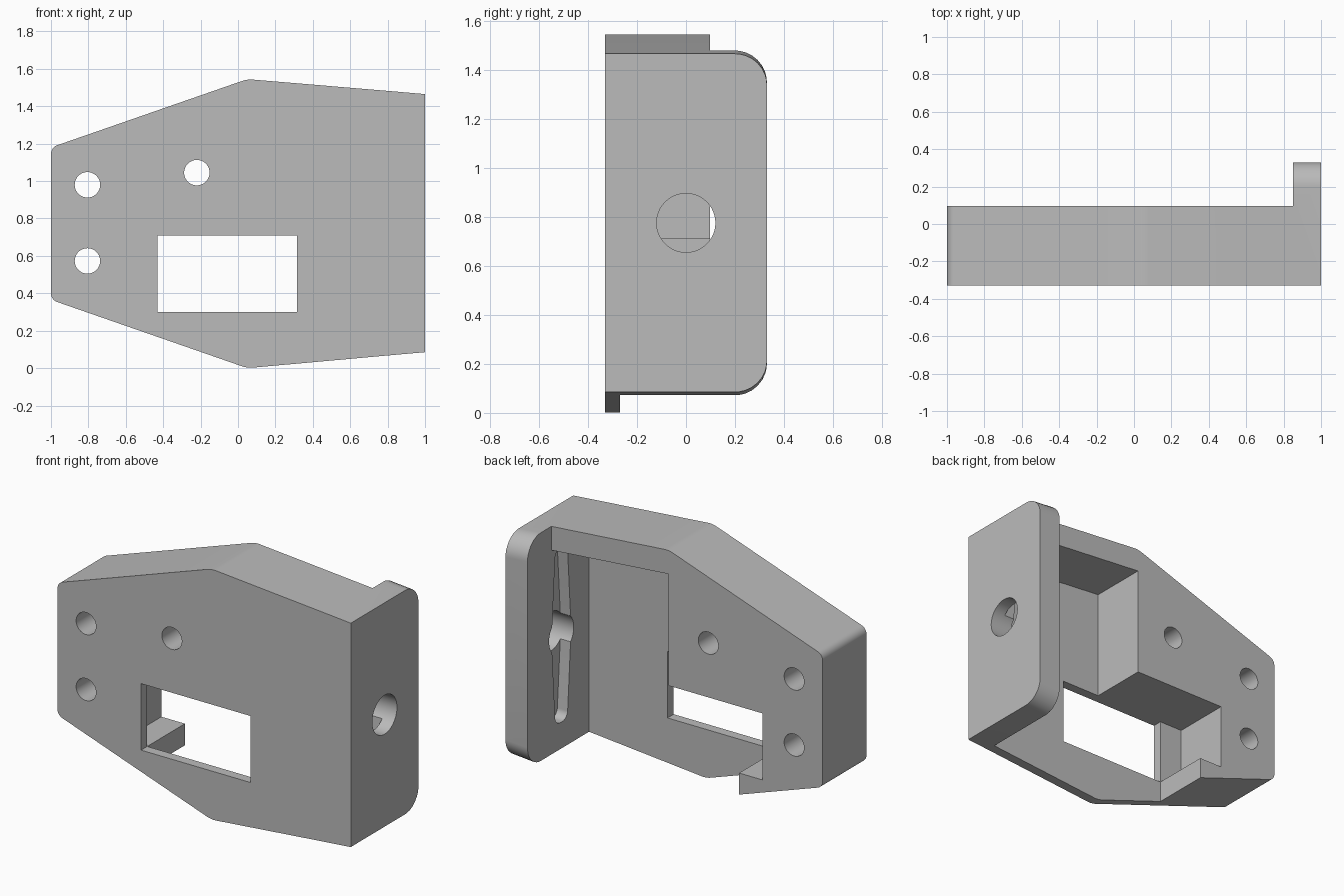
import bpy
import math
from mathutils import Vector

old = bpy.data.objects.get("Cube")
if old:
    bpy.data.objects.remove(old, do_unlink=True)

grey = bpy.data.materials.new("plain_grey")
grey.use_nodes = True
colour = (0.5, 0.5, 0.5, 1)
grey.diffuse_color = colour
grey.node_tree.nodes["Principled BSDF"].inputs["Base Color"].default_value = colour


def fillet(corners, steps=8):
    """Round each (u, v, radius) corner of a polygon."""
    pts = [Vector(c[:2]) for c in corners]
    out = []
    for i, p in enumerate(pts):
        r = corners[i][2] if len(corners[i]) > 2 else 0
        if not r:
            out.append(p)
            continue
        a = (pts[i - 1] - p).normalized()
        b = (pts[(i + 1) % len(pts)] - p).normalized()
        half = a.angle(b) / 2
        centre = p + (a + b).normalized() * r / math.sin(half)
        start = p + a * r / math.tan(half) - centre
        end = p + b * r / math.tan(half) - centre
        for k in range(steps + 1):
            t = k / steps
            d = start.lerp(end, t).normalized()
            out.append(centre + d * r)
    return out


def circle(u, v, r, n=48):
    return [(u + r * math.cos(math.tau * k / n), v + r * math.sin(math.tau * k / n))
            for k in range(n)]


def prism(name, outline, low, high, axis="y"):
    """Extrude an outline along y (outline in x, z) or x (outline in y, z)."""
    n = len(outline)
    verts = [(u, w, v) if axis == "y" else (w, u, v)
             for w in (low, high) for u, v in outline]
    faces = [tuple(range(n)), tuple(range(n, 2 * n))]
    faces += [(i, (i + 1) % n, (i + 1) % n + n, i + n) for i in range(n)]
    mesh = bpy.data.meshes.new(name)
    mesh.from_pydata(verts, [], faces)
    mesh.materials.append(grey)
    obj = bpy.data.objects.new(name, mesh)
    bpy.context.collection.objects.link(obj)
    bpy.ops.object.select_all(action="DESELECT")
    obj.select_set(True)
    bpy.context.view_layer.objects.active = obj
    bpy.ops.object.mode_set(mode="EDIT")
    bpy.ops.mesh.select_all(action="SELECT")
    bpy.ops.mesh.normals_make_consistent(inside=False)
    bpy.ops.object.mode_set(mode="OBJECT")
    return obj


def combine(target, tool, operation="DIFFERENCE"):
    tool.hide_render = True
    mod = target.modifiers.new(tool.name, "BOOLEAN")
    mod.operation = operation
    mod.solver = "EXACT"
    mod.object = tool
    bpy.context.view_layer.objects.active = target
    bpy.ops.object.modifier_apply(modifier=mod.name)
    bpy.data.objects.remove(tool, do_unlink=True)


front, floor, back, rear = -0.33, -0.27, 0.097, 0.33
inner, outer = 0.85, 1.0

# Tapered body with softened corners
body = prism("bracket", fillet([
    (inner, 0.072), (inner, 1.478), (0.05, 1.545, 0.15), (-1, 1.18, 0.05),
    (-1, 0.365, 0.05), (0.05, 0, 0.15)]), front, back)

# Rear pocket, open through the underside
combine(body, prism("pocket", [
    (0.9, -0.2), (0.9, 1.327), (0.05, 1.398), (0.05, 0.71), (-0.59, 0.71),
    (-0.59, 0.3), (-0.43, 0.3), (-0.43, -0.2)], floor, 0.5))

# Window through the front plate
combine(body, prism("window", [
    (-0.43, 0.3), (0.315, 0.3), (0.315, 0.71), (-0.43, 0.71)], -0.5, -0.2))

# Screw holes
for x, z in ((-0.805, 0.98), (-0.805, 0.573), (-0.22, 1.045)):
    combine(body, prism("screw_hole", circle(x, z, 0.068), -0.5, 0.5))

# Side flange with rounded rear corners, trimmed to the sloping profile
flange = prism("flange", fillet([
    (front, 0.072), (rear, 0.072, 0.13), (rear, 1.478, 0.13), (front, 1.478)]),
    inner, outer, "x")
for vert in flange.data.vertices:
    if vert.co.x > 0.9:
        vert.co.z = 0.775 + (vert.co.z - 0.775) * 0.69 / 0.703

# Shaft hole and tapered arm recess on the flange's inner face
mid = 0.775
combine(flange, prism("shaft_hole", circle(0, mid, 0.12), 0.5, 1.5, "x"))
combine(flange, prism("arm_recess", fillet([
    (-0.095, mid), (-0.058, mid - 0.54, 0.05), (0.058, mid - 0.54, 0.05),
    (0.095, mid), (0.058, mid + 0.54, 0.05), (-0.058, mid + 0.54, 0.05)]),
    0.7, inner + 0.07, "x"))

combine(body, flange, "UNION")

bpy.ops.object.select_all(action="DESELECT")
body.select_set(True)
bpy.context.view_layer.objects.active = body
bpy.ops.object.shade_smooth_by_angle(angle=math.radians(25))
